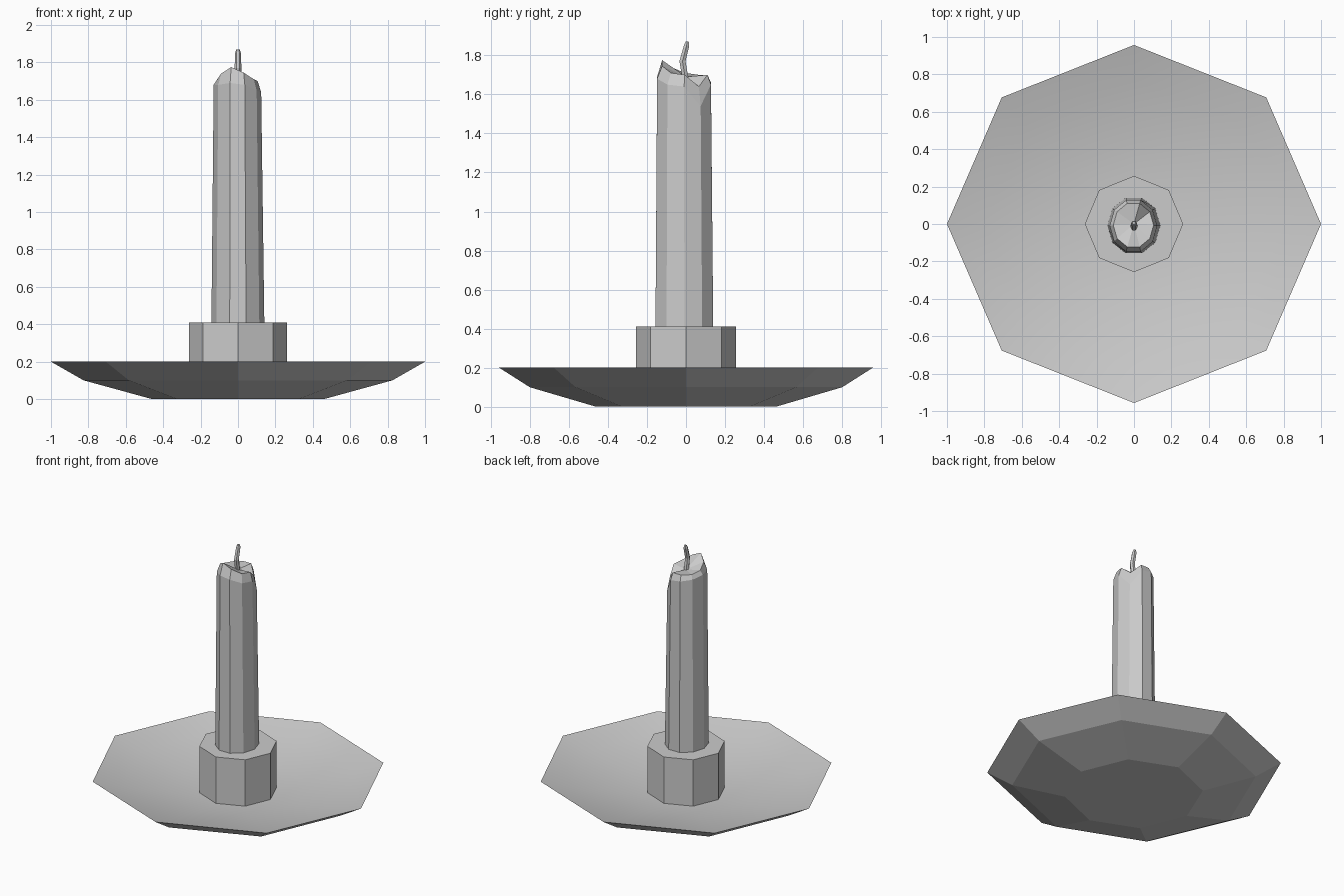
import bpy
from math import cos, sin, tau

if "Cube" in bpy.data.objects:
    bpy.data.objects.remove(bpy.data.objects["Cube"])


def ring(n, rx, ry, zs, cx=0.0, cy=0.0):
    """One elliptical ring of n points; zs is a height or a list of heights."""
    if not isinstance(zs, list):
        zs = [zs] * n
    return [(cx + rx * cos(tau * k / n), cy + ry * sin(tau * k / n), zs[k])
            for k in range(n)]


def loft(name, rings, smooth_from=None, centre=None):
    """Skin a stack of rings; cap the ends (top with a fan if centre is given)."""
    n = len(rings[0])
    verts = [p for r in rings for p in r]
    faces = [tuple(range(n))[::-1]]
    smooth = [False]
    for i in range(len(rings) - 1):
        for k in range(n):
            a, b = i * n + k, i * n + (k + 1) % n
            faces.append((a, b, b + n, a + n))
            smooth.append(smooth_from is not None and i >= smooth_from)
    top = (len(rings) - 1) * n
    if centre:
        verts.append(centre)
        faces += [(top + k, top + (k + 1) % n, len(verts) - 1) for k in range(n)]
        smooth += [False] * n
    else:
        faces.append(tuple(range(top, top + n)))
        smooth.append(smooth_from is not None)
    mesh = bpy.data.meshes.new(name)
    mesh.from_pydata(verts, [], faces)
    mesh.polygons.foreach_set("use_smooth", smooth)
    mesh.update()
    obj = bpy.data.objects.new(name, mesh)
    bpy.context.collection.objects.link(obj)
    return obj


# Shallow eight-sided dish: faceted underside, softly hollowed top
dish = [(0.46, 0.46, 0.0), (0.825, 0.80, 0.10), (1.0, 0.957, 0.20),
        (0.80, 0.77, 0.145), (0.46, 0.45, 0.085), (0.20, 0.20, 0.065)]
loft("dish", [ring(8, *r) for r in dish], smooth_from=2)

# Eight-sided candle socket
loft("candle_socket", [ring(8, 0.263, 0.257, z) for z in (0.055, 0.41)])

# Ten-sided tapered candle with an uneven melted rim and a drip notch
shoulder = [1.64, 1.54, 1.65, 1.66, 1.67, 1.68, 1.68, 1.69, 1.68, 1.65]
rim = [1.70, 1.64, 1.70, 1.70, 1.70, 1.71, 1.74, 1.775, 1.745, 1.71]
loft("candle", [ring(10, 0.145, 0.158, 0.10, 0, -0.008),
                ring(10, 0.127, 0.145, shoulder, -0.003, -0.01),
                ring(10, 0.108, 0.122, rim, -0.003, -0.006)],
     centre=(0, 0, 1.69))

# Bent wick
wick = [(0.018, 0.0, 1.66), (0.018, -0.018, 1.77),
        (0.016, 0.003, 1.85), (0.009, 0.006, 1.87)]
loft("wick", [ring(6, r, r, z, 0, y) for r, y, z in wick])
